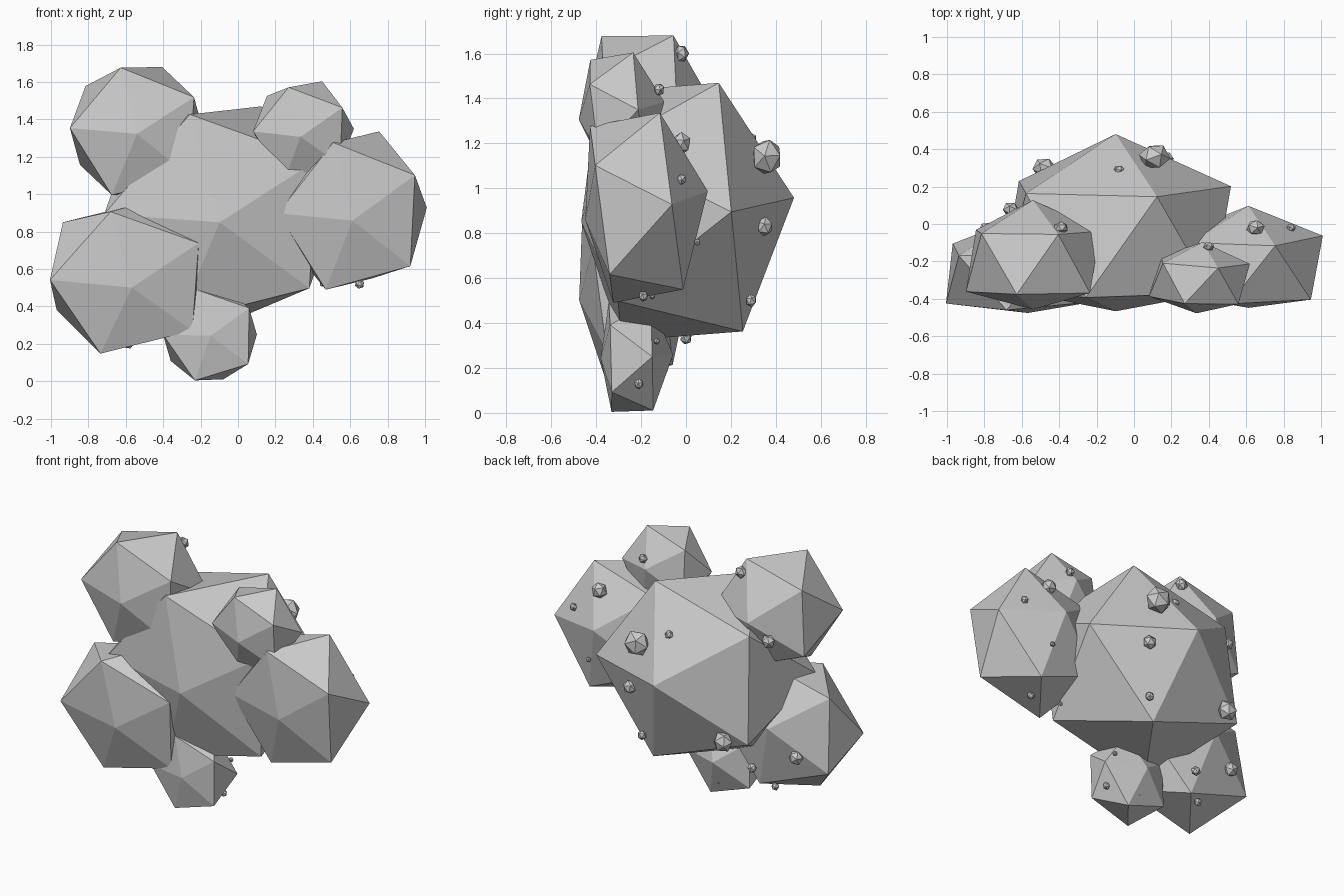
import bpy
import math
import random
from mathutils import Matrix, Euler

if "Cube" in bpy.data.objects:
    bpy.data.objects.remove(bpy.data.objects["Cube"], do_unlink=True)

random.seed(4)

stone = bpy.data.materials.new("light_grey_stone")
stone.use_nodes = True
stone.diffuse_color = (0.6, 0.6, 0.6, 1)
stone.node_tree.nodes["Principled BSDF"].inputs["Base Color"].default_value = (0.6, 0.6, 0.6, 1)


def boulder(name, center, radii, rotation, front=1, back=1):
    """Faceted 20-sided rock; front and back scale how far its two tips stand out."""
    bpy.ops.mesh.primitive_ico_sphere_add(subdivisions=1, radius=1)
    rock = bpy.context.object
    rock.name = rock.data.name = name
    for vert in rock.data.vertices:
        if abs(vert.co.z) > 0.9:
            vert.co *= front if vert.co.z < 0 else back
    rock.data.transform(Matrix.Diagonal((*radii, 1)) @ rotation.to_4x4())
    rock.location = center
    rock.data.materials.append(stone)


def turned(degrees, axis):
    return Matrix.Rotation(math.radians(degrees), 3, axis)


# Large rocks: name, center, radii, lean, turn, spin (degrees), front tip
rocks = [
    ("main_rock", (-0.098, -0.07, 0.895), (0.69, 0.604, 0.655), 6, 0, 3, 0.66),
    ("lower_right_rock", (-0.59, -0.26, 0.56), (0.483, 0.324, 0.455), 11, 4, 3, 0.68),
    ("upper_right_rock", (-0.54, -0.2, 1.338), (0.402, 0.358, 0.402), 3, 0, 4, 0.72),
    ("left_rock", (0.612, -0.22, 0.913), (0.445, 0.351, 0.47), 10, 0, 3, 0.66),
    ("upper_left_rock", (0.35, -0.3, 1.343), (0.292, 0.225, 0.292), 9, -4, 3, 0.8),
    ("bottom_rock", (-0.15, -0.245, 0.25), (0.283, 0.205, 0.285), 2, 1, 1, 0.66),
]
for name, center, radii, lean, turn, spin, front in rocks:
    pose = turned(turn, 'Z') @ turned(lean - 90, 'X') @ turned(spin, 'Z')
    boulder(name, center, radii, pose, front, 0.917)

# Pebbles stuck on the back of each large rock: center, radius
pebbles = {
    "main_pebble": [
        ((0.11, 0.36, 1.14), 0.085), ((-0.08, 0.29, 1.22), 0.03),
        ((0.17, 0.35, 0.83), 0.045), ((-0.48, 0.3, 0.62), 0.065),
        ((0.12, 0.29, 0.5), 0.03),
    ],
    "left_pebble": [
        ((0.65, -0.02, 1.2), 0.052), ((0.84, -0.02, 1.04), 0.026),
        ((0.68, 0.05, 0.76), 0.017), ((0.65, -0.19, 0.52), 0.026),
        ((0.45, -0.15, 0.52), 0.015),
    ],
    "upper_left_pebble": [((0.4, -0.12, 1.44), 0.03)],
    "upper_right_pebble": [
        ((-0.39, -0.02, 1.6), 0.04), ((-0.66, 0.08, 1.25), 0.045),
    ],
    "lower_right_pebble": [
        ((-0.785, -0.03, 0.47), 0.048), ((-0.485, 0.0, 0.335), 0.032),
        ((-0.585, -0.1, 0.2), 0.027),
    ],
    "bottom_pebble": [
        ((0.04, -0.21, 0.13), 0.025), ((0.04, -0.13, 0.32), 0.017),
        ((-0.16, -0.09, 0.22), 0.016), ((-0.15, -0.13, 0.1), 0.013),
    ],
}
for name, spots in pebbles.items():
    for center, radius in spots:
        pose = Euler([random.uniform(0, math.tau) for axis in range(3)])
        boulder(name, center, (radius, radius * 0.85, radius), pose.to_matrix())
